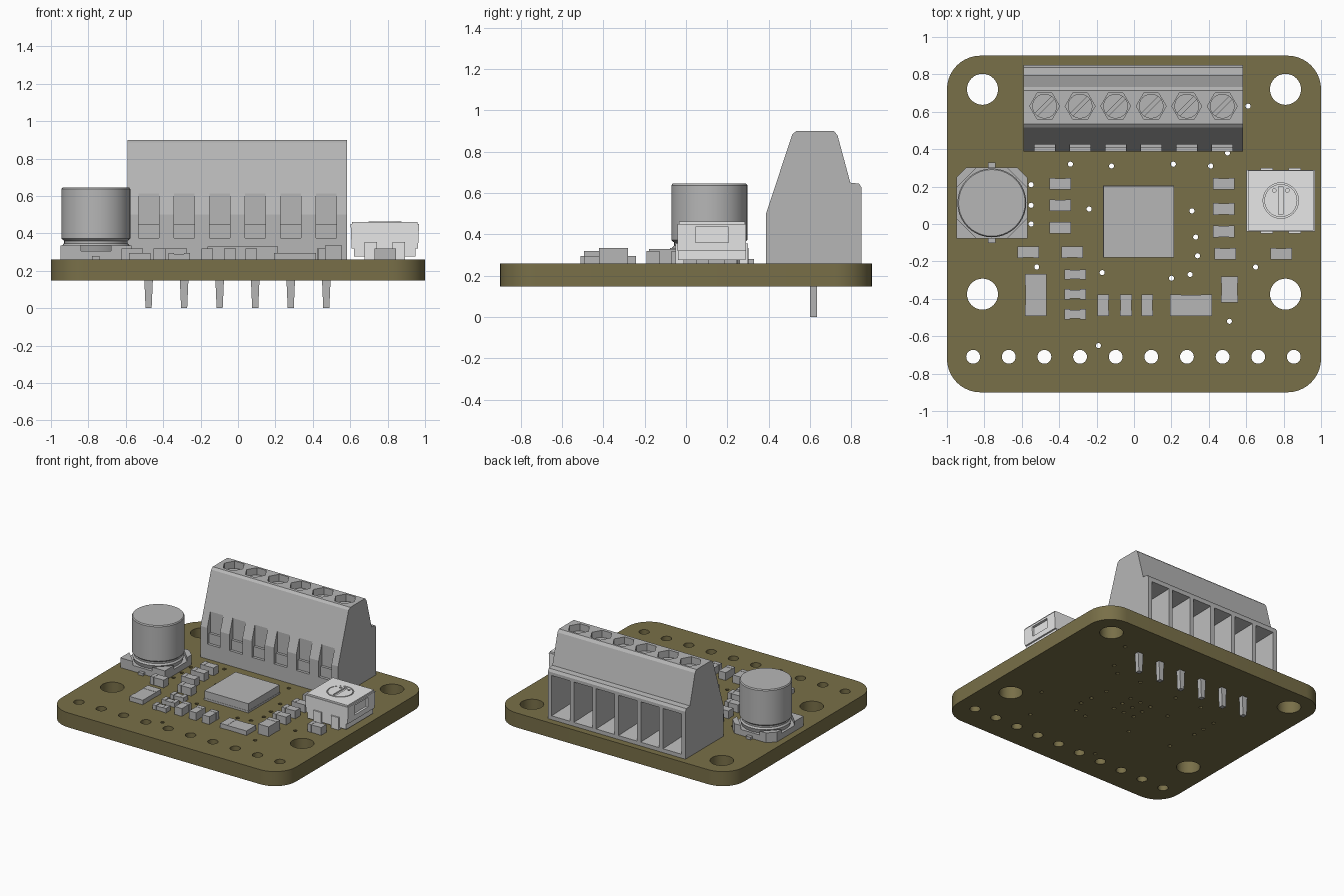
import bpy, bmesh, math
from mathutils import Matrix, Vector

old = bpy.data.objects.get("Cube")
if old:
    bpy.data.objects.remove(old)


def material(name, colour):
    m = bpy.data.materials.new(name)
    m.use_nodes = True
    m.diffuse_color = (*colour, 1)
    m.node_tree.nodes["Principled BSDF"].inputs["Base Color"].default_value = (*colour, 1)
    return m


OLIVE = material("olive board", (0.19, 0.16, 0.065))
GREY = material("component grey", (0.47, 0.47, 0.47))
PALE = material("pale grey", (0.82, 0.82, 0.82))


def finish(name, bm, mat):
    bm.normal_update()
    bmesh.ops.recalc_face_normals(bm, faces=bm.faces)
    if bm.calc_volume(signed=True) < 0:
        bmesh.ops.reverse_faces(bm, faces=bm.faces)
    mesh = bpy.data.meshes.new(name)
    bm.to_mesh(mesh)
    bm.free()
    mesh.materials.append(mat)
    obj = bpy.data.objects.new(name, mesh)
    bpy.context.collection.objects.link(obj)
    return obj


def add_box(bm, lo, hi, axis=None, scale=None, turn=0):
    """Box between two corners; its low end on axis may be scaled to taper."""
    lo, hi = Vector(lo), Vector(hi)
    mid, size = (lo + hi) / 2, hi - lo
    for v in bmesh.ops.create_cube(bm, size=1)["verts"]:
        low = axis is not None and v.co[axis] < 0
        v.co = Vector(v.co[i] * size[i] * (scale[i] if low else 1) for i in range(3))
        v.co = Matrix.Rotation(turn, 3, "Z") @ v.co + mid


def add_cylinder(bm, x, y, z0, z1, r, sides=32, r_top=None, turn=0):
    place = Matrix.Translation((x, y, (z0 + z1) / 2)) @ Matrix.Rotation(turn, 4, "Z")
    bmesh.ops.create_cone(bm, cap_ends=True, segments=sides, radius1=r,
                          radius2=r_top or r, depth=z1 - z0, matrix=place)


def add_prism(bm, points, push):
    """Closed solid swept from a flat outline."""
    push = Vector(push)
    near = [bm.verts.new(p) for p in points]
    far = [bm.verts.new(Vector(p) + push) for p in points]
    bm.faces.new(near[::-1])
    bm.faces.new(far)
    for i in range(len(near)):
        j = (i + 1) % len(near)
        bm.faces.new((near[i], near[j], far[j], far[i]))


def cut(obj, bm):
    cutter = finish("cutter", bm, obj.data.materials[0])
    cutter.hide_render = True
    mod = obj.modifiers.new("cut", "BOOLEAN")
    mod.operation, mod.solver, mod.object = "DIFFERENCE", "EXACT", cutter
    bpy.context.view_layer.objects.active = obj
    bpy.ops.object.modifier_apply(modifier=mod.name)
    bpy.data.objects.remove(cutter)


def smooth(obj):
    bpy.ops.object.select_all(action="DESELECT")
    obj.select_set(True)
    bpy.context.view_layer.objects.active = obj
    bpy.ops.object.shade_smooth_by_angle(angle=math.radians(30))


BOTTOM, TOP = 0.148, 0.26

# Circuit board with rounded corners
corner = 0.18
outline = []
for k, (sx, sy) in enumerate([(1, 1), (-1, 1), (-1, -1), (1, -1)]):
    for step in range(11):
        a = math.pi / 2 * (k + step / 10)
        outline.append((sx * (1 - corner) + corner * math.cos(a),
                        sy * (0.9 - corner) + corner * math.sin(a), BOTTOM))
bm = bmesh.new()
add_prism(bm, outline, (0, 0, TOP - BOTTOM))
board = finish("circuit_board", bm, OLIVE)

# Mounting holes, header holes and small vias
holes = bmesh.new()
for x in (-0.81, 0.81):
    for y in (-0.375, 0.72):
        add_cylinder(holes, x, y, 0, 0.5, 0.083)
for i in range(10):
    add_cylinder(holes, -0.86 + 0.1905 * i, -0.71, 0, 0.5, 0.037, 24)
vias = [(-.34, .32), (-.12, .31), (.21, .32), (.41, .31), (.5, .38), (.61, .63), (-.55, .21),
        (-.55, .1), (-.55, 0), (-.24, .08), (.31, .07), (.33, -.07), (.34, -.17), (.3, -.27),
        (.2, -.29), (-.17, -.26), (-.52, -.23), (.65, -.23), (.51, -.52), (-.19, -.65)]
vias += [(.025 + .09 * i, .01 + .09 * j) for i in (-1, 0, 1) for j in (-1, 0, 1)]
for x, y in vias:
    add_cylinder(holes, x, y, 0, 0.5, 0.014, 10)
cut(board, holes)
smooth(board)

# Terminal block housing
left, right = -0.59, 0.583
profile = [(.387, TOP), (.387, .5), (.515, .885), (.535, .9), (.715, .9), (.733, .88),
           (.795, .65), (.838, .645), (.85, .625), (.85, TOP)]
bm = bmesh.new()
add_prism(bm, [(left, y, z) for y, z in profile], (right - left, 0, 0))
block = finish("terminal_block", bm, GREY)
poles = [-0.478 + 0.19 * i for i in range(6)]

# Screw wells, stepped front slots and flared wire entries
wells, slots, entries = bmesh.new(), bmesh.new(), bmesh.new()
step_profile = [(.3, .375), (.408, .375), (.408, .45), (.428, .45), (.428, .612), (.3, .612)]
for x in poles:
    add_cylinder(wells, x, 0.63, 0.8, 1, 0.08, 6, turn=math.pi / 6)
    add_prism(slots, [(x - .055, y, z) for y, z in step_profile], (.11, 0, 0))
    add_box(entries, (x - .083, .62, .285), (x + .083, .88, .605), 1, (.55, 1, .75))
for cutter in (wells, slots, entries):
    cut(block, cutter)

# Clamp screws and solder pins
screws, grooves, pins = bmesh.new(), bmesh.new(), bmesh.new()
for x in poles:
    add_cylinder(screws, x, 0.63, 0.79, 0.85, 0.066, 24)
    add_box(grooves, (x - .08, .62, .83), (x + .08, .64, .9), turn=math.pi / 4)
    add_box(pins, (x - .025, .6, 0), (x + .025, .635, .2), 2, (.65, 1, 1))
screw_set = finish("clamp_screws", screws, GREY)
cut(screw_set, grooves)
smooth(screw_set)
finish("solder_pins", pins, GREY)

# Can capacitor: base, corner posts, tabs, necked can
cx, cy = -0.76, 0.113
half, chamfer = 0.19, 0.055
bm = bmesh.new()
plan = [(-half, -half), (half, -half), (half, half - chamfer), (half - chamfer, half),
        (chamfer - half, half), (-half, half - chamfer)]
add_prism(bm, [(cx + x, cy + y, TOP) for x, y in plan], (0, 0, 0.045))
add_box(bm, (cx - .02, cy - .215, TOP), (cx + .02, cy + .215, .28))
for sx in (-1, 1):
    add_prism(bm, [(cx + sx * x, cy + y, .3) for x, y in
                   [(half, -half), (half, -.08), (.08, -half)]], (0, 0, .035))
    add_prism(bm, [(cx + sx * x, cy + y, .3) for x, y in
                   [(half, .08), (half, half - chamfer), (half - chamfer, half), (.08, half)]],
              (0, 0, .035))
finish("capacitor_base", bm, GREY)
rings = [(.17, .3), (.18, .335), (.17, .347), (.17, .36), (.184, .372), (.184, .637), (.178, .645)]
bm = bmesh.new()
for (r0, z0), (r1, z1) in zip(rings, rings[1:]):
    add_cylinder(bm, cx, cy, z0, z1, r0, 40, r1)
bmesh.ops.remove_doubles(bm, verts=bm.verts, dist=0.0005)
inner = [f for f in bm.faces if len(f.verts) > 4 and 0.301 < f.calc_center_median().z < 0.644]
bmesh.ops.delete(bm, geom=inner, context="FACES_ONLY")
smooth(finish("capacitor_can", bm, GREY))

# Adjustable trimmer: body with side windows, lid, legs, rotor
tx, ty = 0.785, 0.125
bm = bmesh.new()
add_box(bm, (tx - .183, ty - .165, .32), (tx + .183, ty + .165, .45), 2, (.97, 1, 1))
trimmer = finish("trimmer_body", bm, PALE)
windows = bmesh.new()
for s in (-1, 1):
    x = tx + s * 0.183
    add_box(windows, (x - .02, ty - .08, .36), (x + .02, ty + .08, .435))
cut(trimmer, windows)
bm = bmesh.new()
add_box(bm, (tx - .165, ty - .163, .275), (tx + .165, ty + .163, .325))
for sx in (-1, 1):
    for sy in (-1, 1):
        x, y = tx + sx * .075, ty + sy * .155
        add_box(bm, (x - .033, y - .02, TOP), (x + .033, y + .02, .355))
finish("trimmer_base_and_legs", bm, PALE)
bm = bmesh.new()
add_box(bm, (tx - .175, ty - .16, .445), (tx + .175, ty + .16, .462))
lid = finish("trimmer_lid", bm, PALE)
ring = bmesh.new()
add_cylinder(ring, tx, ty, .452, .5, .095)
cut(lid, ring)
bm = bmesh.new()
add_cylinder(bm, tx, ty, .44, .463, .088)
rotor = finish("trimmer_rotor", bm, PALE)
groove = bmesh.new()
add_box(groove, (tx - .012, ty - .075, .45), (tx + .012, ty + .075, .5))
for s in (-1, 1):
    add_cylinder(groove, tx + s * .035, ty + .055, .45, .5, .01, 12)
cut(rotor, groove)
smooth(rotor)

# Main chip
bm = bmesh.new()
add_box(bm, (-.165, -.18, TOP), (.215, .205, .275))
add_box(bm, (-.163, -.178, .27), (.213, .203, .33))
finish("main_chip", bm, GREY)


# Small surface parts: a body between two end caps
def chip_part(name, x, y, w, d, height, inset=0.0015):
    bm = bmesh.new()
    add_box(bm, (x - w / 2 + .01, y - d / 2 + inset, TOP),
            (x + w / 2 - .01, y + d / 2 - inset, TOP + height - inset))
    for s in (-1, 1):
        add_box(bm, (x + s * w * .37 - w * .13, y - d / 2, TOP),
                (x + s * w * .37 + w * .13, y + d / 2, TOP + height))
    obj = finish(name, bm, GREY)
    return obj


def upright_part(name, x, y, w, d, height):
    obj = chip_part(name, 0, 0, d, w, height)
    obj.data.transform(Matrix.Translation((x, y, 0)) @ Matrix.Rotation(math.pi / 2, 4, "Z"))


flat = [(-.395, .215), (-.395, .1), (-.395, -.02), (.48, .215), (.48, .08), (.48, -.04),
        (-.565, -.15), (-.33, -.15), (.487, -.16), (.786, -.16)]
for x, y in flat:
    chip_part("chip_capacitor", x, y, .115, .062, .06)
for x in (-.165, -.043, .07):
    upright_part("upright_capacitor", x, -.435, .062, .115, .06)
for y in (-.27, -.375, -.483):
    chip_part("chip_resistor", -.315, y, .115, .056, .035, .005)
upright_part("tall_capacitor", .51, -.35, .09, .14, .075)
chip_part("wide_resistor", .305, -.435, .225, .115, .035)
upright_part("long_resistor", -.525, -.38, .115, .225, .035)
